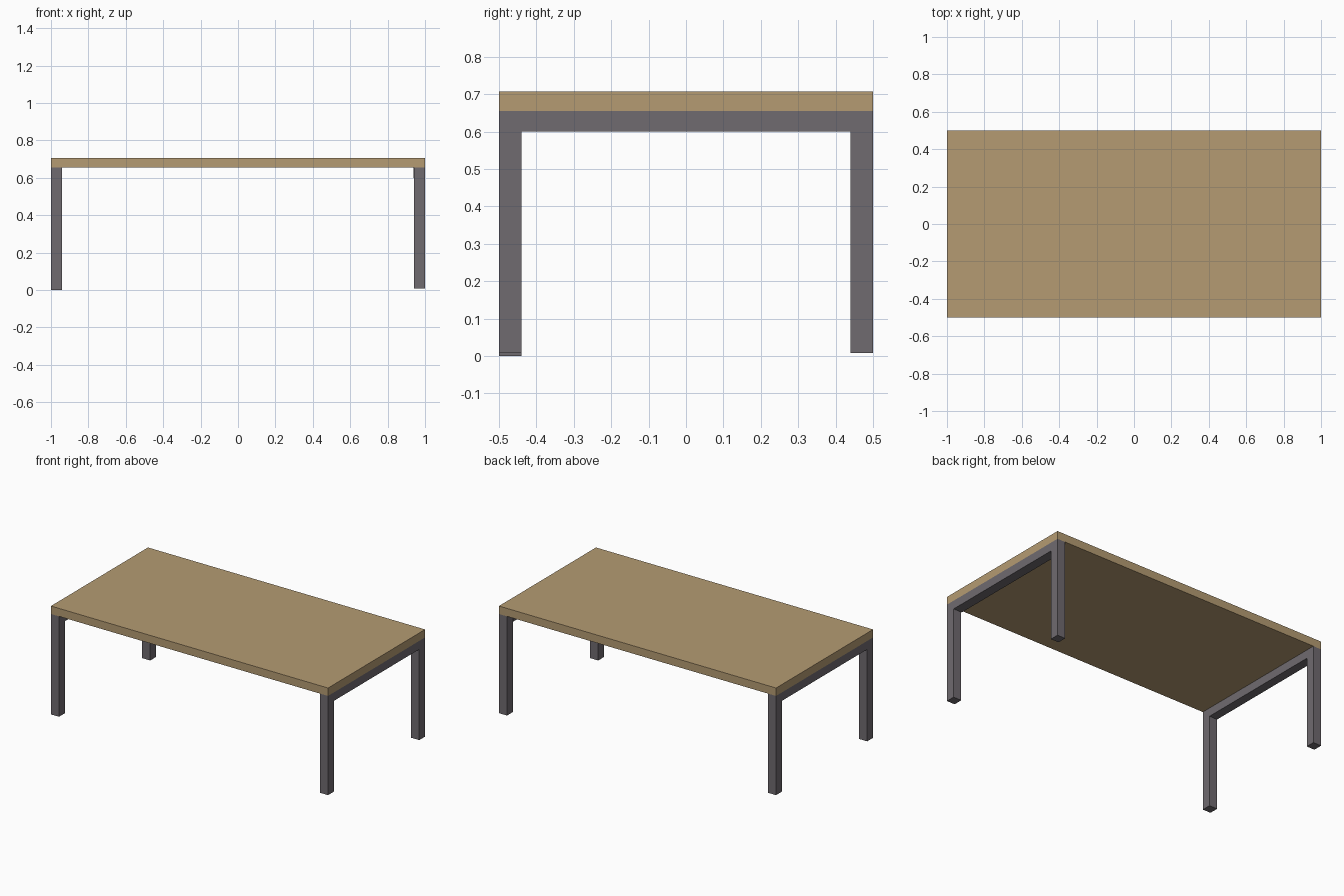
import bpy

if "Cube" in bpy.data.objects:
    bpy.data.objects.remove(bpy.data.objects["Cube"])


def material(name, color):
    mat = bpy.data.materials.new(name)
    mat.diffuse_color = color
    mat.use_nodes = True
    mat.node_tree.nodes["Principled BSDF"].inputs["Base Color"].default_value = mat.diffuse_color
    return mat


def box(name, lo, hi, mat):
    bpy.ops.mesh.primitive_cube_add(size=1, location=[(a + b) / 2 for a, b in zip(lo, hi)])
    ob = bpy.context.object
    ob.name = name
    ob.scale = [b - a for a, b in zip(lo, hi)]
    bpy.ops.object.transform_apply(location=False, rotation=False, scale=True)
    ob.data.materials.append(mat)
    return ob


wood = material("wood", (0.46, 0.33, 0.17, 1))
metal = material("metal", (0.16, 0.145, 0.16, 1))

TOP, UNDER, RAIL = 0.707, 0.655, 0.6
LEG = 0.058

# Table top
box("table_top", (-1, -0.5, UNDER), (1, 0.5, TOP), wood)

# Each end: two legs joined by a cross rail
for side, sx in (("left", -1), ("right", 1)):
    for end, sy in (("front", -1), ("back", 1)):
        # The front left leg is slightly longer than the others
        foot = 0.0 if (sx, sy) == (-1, -1) else 0.008
        x = sorted((sx, sx * (1 - LEG)))
        y = sorted((sy * 0.5, sy * 0.44))
        box(f"{end}_{side}_leg", (x[0], y[0], foot), (x[1], y[1], UNDER), metal)
    width = LEG if sx < 0 else 0.063
    x = sorted((sx, sx * (1 - width)))
    box(f"{side}_rail", (x[0], -0.44, RAIL), (x[1], 0.44, UNDER), metal)
